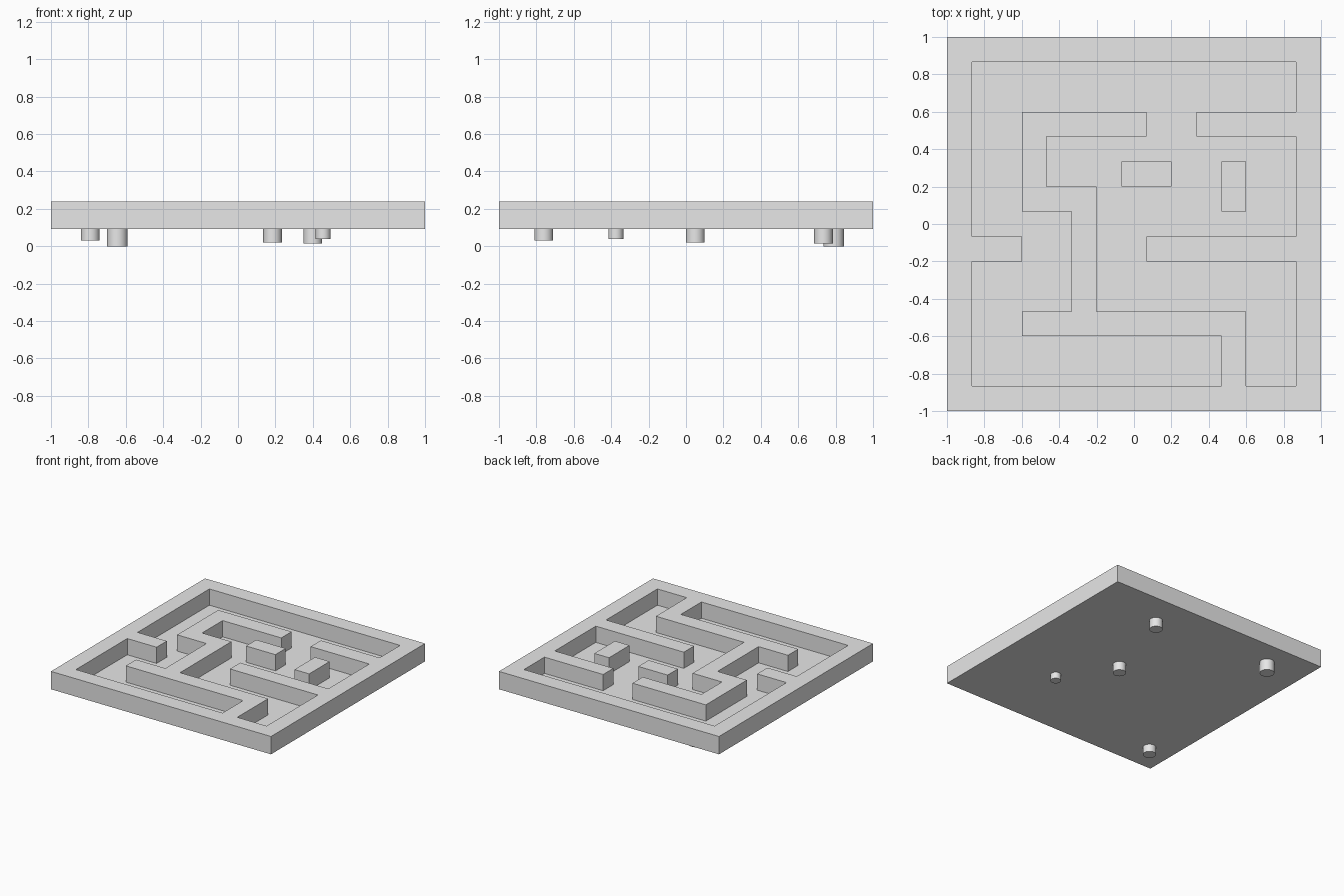
import bpy, bmesh, math

cube = bpy.data.objects.get("Cube")
if cube:
    bpy.data.objects.remove(cube, do_unlink=True)

grey = bpy.data.materials.new("light grey")
grey.use_nodes = True
grey.diffuse_color = (0.8, 0.8, 0.8, 1)
grey.node_tree.nodes["Principled BSDF"].inputs["Base Color"].default_value = (0.8, 0.8, 0.8, 1)

# Floor plan: each character is one square cell, # is a wall
PLAN = [
    "###############",
    "#.............#",
    "#.............#",
    "#..#####..#####",
    "#..#..........#",
    "#..#...##..#..#",
    "#..###.....#..#",
    "#....#........#",
    "###..#..#######",
    "#....#........#",
    "#....#........#",
    "#..#########..#",
    "#..........#..#",
    "#..........#..#",
    "###############",
]
N = len(PLAN)
CELL = 2 / N
BOTTOM = 0.092
FLOOR = BOTTOM + 0.1 * CELL


def is_wall(face):
    c = face.calc_center_median()
    return PLAN[int((1 - c.y) / CELL)][int((c.x + 1) / CELL)] == "#"


def raise_faces(bm, faces, height):
    out = bmesh.ops.extrude_face_region(bm, geom=faces)
    verts = [g for g in out["geom"] if isinstance(g, bmesh.types.BMVert)]
    bmesh.ops.translate(bm, verts=verts, vec=(0, 0, height))
    return [g for g in out["geom"] if isinstance(g, bmesh.types.BMFace)]


# Maze board: thin floor slab with the wall cells raised from it
bm = bmesh.new()
bmesh.ops.create_grid(bm, x_segments=N, y_segments=N, size=1)
bmesh.ops.translate(bm, verts=bm.verts, vec=(0, 0, BOTTOM))
bottom = list(bm.faces)
out = bmesh.ops.duplicate(bm, geom=bottom)
floor = [g for g in out["geom"] if isinstance(g, bmesh.types.BMFace)]
floor_verts = list({v for f in floor for v in f.verts})
bmesh.ops.translate(bm, verts=floor_verts, vec=(0, 0, FLOOR - BOTTOM))
rim = [e for e in bm.edges if e.is_boundary]
bmesh.ops.bridge_loops(bm, edges=rim)
walls = [f for f in floor if is_wall(f)]
raise_faces(bm, walls, CELL)
bmesh.ops.delete(bm, geom=[f for f in walls if f.is_valid], context="FACES_ONLY")
bmesh.ops.remove_doubles(bm, verts=bm.verts, dist=0.0001)
bmesh.ops.recalc_face_normals(bm, faces=bm.faces)
bmesh.ops.dissolve_limit(bm, angle_limit=math.radians(1), verts=bm.verts, edges=bm.edges)
mesh = bpy.data.meshes.new("maze_board")
bm.to_mesh(mesh)
bm.free()
mesh.materials.append(grey)
board = bpy.data.objects.new("maze_board", mesh)
bpy.context.collection.objects.link(board)


# Round pegs under the board
def peg(name, x, y, radius, low, high):
    bpy.ops.mesh.primitive_cylinder_add(
        vertices=32, radius=radius, depth=high - low, location=(x, y, (low + high) / 2))
    obj = bpy.context.object
    obj.name = name
    obj.data.materials.append(grey)
    bpy.ops.object.shade_smooth_by_angle()


INSIDE = BOTTOM + 0.006
peg("front_left_peg", -0.79, -0.76, 0.05, 0.03, FLOOR + 0.004)
peg("back_left_peg", -0.645, 0.79, 0.055, 0, INSIDE)
peg("middle_peg", 0.185, 0.05, 0.05, 0.02, INSIDE)
peg("back_right_peg", 0.4, 0.735, 0.05, 0.016, INSIDE)
peg("front_right_peg", 0.455, -0.375, 0.04, 0.04, INSIDE)
